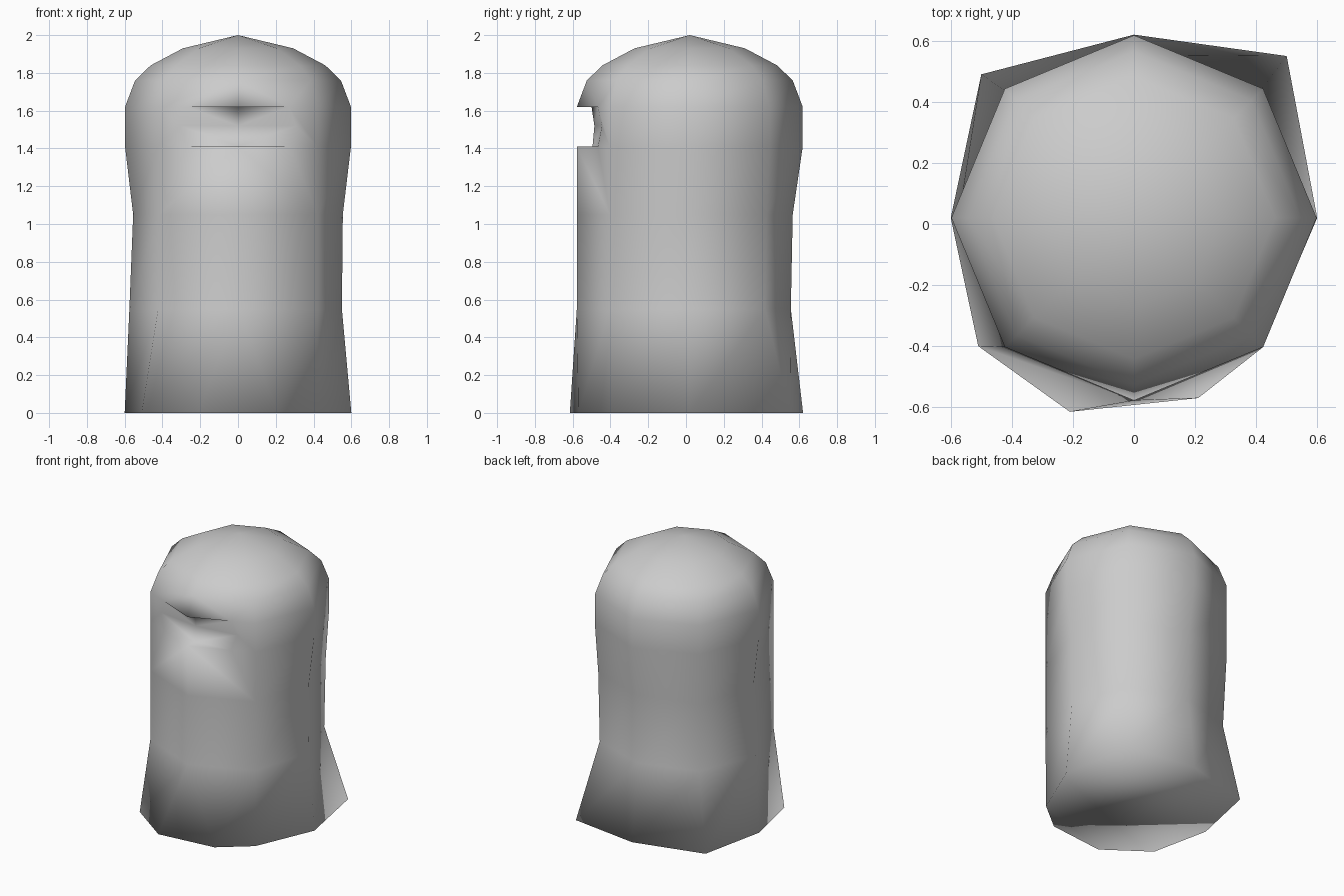
import bpy, bmesh
from math import sin, cos, pi

if "Cube" in bpy.data.objects:
    bpy.data.objects.remove(bpy.data.objects["Cube"])

bm = bmesh.new()
CY = 0.02   # centre of the octagonal rings


def ring(z, radii):
    """Eight points, starting at the front and going round by the right."""
    return [bm.verts.new((r * sin(i * pi / 4), CY - r * cos(i * pi / 4), z))
            for i, r in enumerate(radii)]


def bridge(a, b, sides=range(8)):
    for i in sides:
        j = (i + 1) % 8
        bm.faces.new((a[i], a[j], b[j], b[i]))


R = 0.598
waist = ring(0.55, [R, R, 0.55, 0.565, 0.535, 0.575, 0.575, R])
chest = ring(1.05, [R, R, 0.555, 0.575, 0.545, R, 0.555, R])
low = ring(1.41, [R] * 8)
high = ring(1.62, [R] * 8)
dome = [ring(z, [r] * 8) for z, r in ((1.76, 0.545), (1.84, 0.462), (1.93, 0.292))]

# flared hem: nine corners, the front one split in two
hem = [bm.verts.new((x, y, 0)) for x, y in (
    (0.21, -0.57), (0.42, -0.40), (0.60, 0.02), (0.50, 0.55), (0, 0.62),
    (-0.50, 0.49), (-0.60, 0.02), (-0.51, -0.40), (-0.21, -0.615))]
for i in range(8):
    bm.faces.new((hem[i], hem[i + 1], waist[(i + 1) % 8], waist[i]))
bm.faces.new((hem[8], hem[0], waist[0]))
bm.faces.new(hem)

# body walls, leaving the front open where the slot goes
bridge(waist, chest)
bridge(chest, low, range(1, 7))
bridge(low, high, range(1, 7))
bridge(high, dome[0], range(1, 7))

# rounded top
bridge(dome[0], dome[1])
bridge(dome[1], dome[2])
apex = bm.verts.new((0, CY, 2.0))
for i in range(8):
    bm.faces.new((dome[2][i], dome[2][(i + 1) % 8], apex))

# recessed eye slot, both halves
b0, bm_, b1 = [bm.verts.new((0, y, z)) for y, z in
               ((-0.495, 1.41), (-0.485, 1.52), (-0.50, 1.62))]
for k in (1, 7):
    f0, f1, c0, c1 = low[0], high[0], low[k], high[k]
    e0 = bm.verts.new(f0.co.lerp(c0.co, 0.64))
    e1 = bm.verts.new(f1.co.lerp(c1.co, 0.64))
    m = bm.verts.new((0.305 if k == 1 else -0.305, -0.445, 1.52))
    for f in ((chest[0], chest[k], c0, e0, f0),
              (f1, e1, c1, dome[0][k], dome[0][0]),
              (e0, c0, c1, e1, m),
              (f0, e0, b0), (f1, e1, b1),
              (b0, e0, m, bm_), (bm_, m, e1, b1)):
        bm.faces.new(f)

bmesh.ops.recalc_face_normals(bm, faces=bm.faces)
for f in bm.faces:
    f.smooth = True
mesh = bpy.data.meshes.new("hooded_shell")
bm.to_mesh(mesh)
bm.free()
bpy.context.collection.objects.link(bpy.data.objects.new("hooded_shell", mesh))
